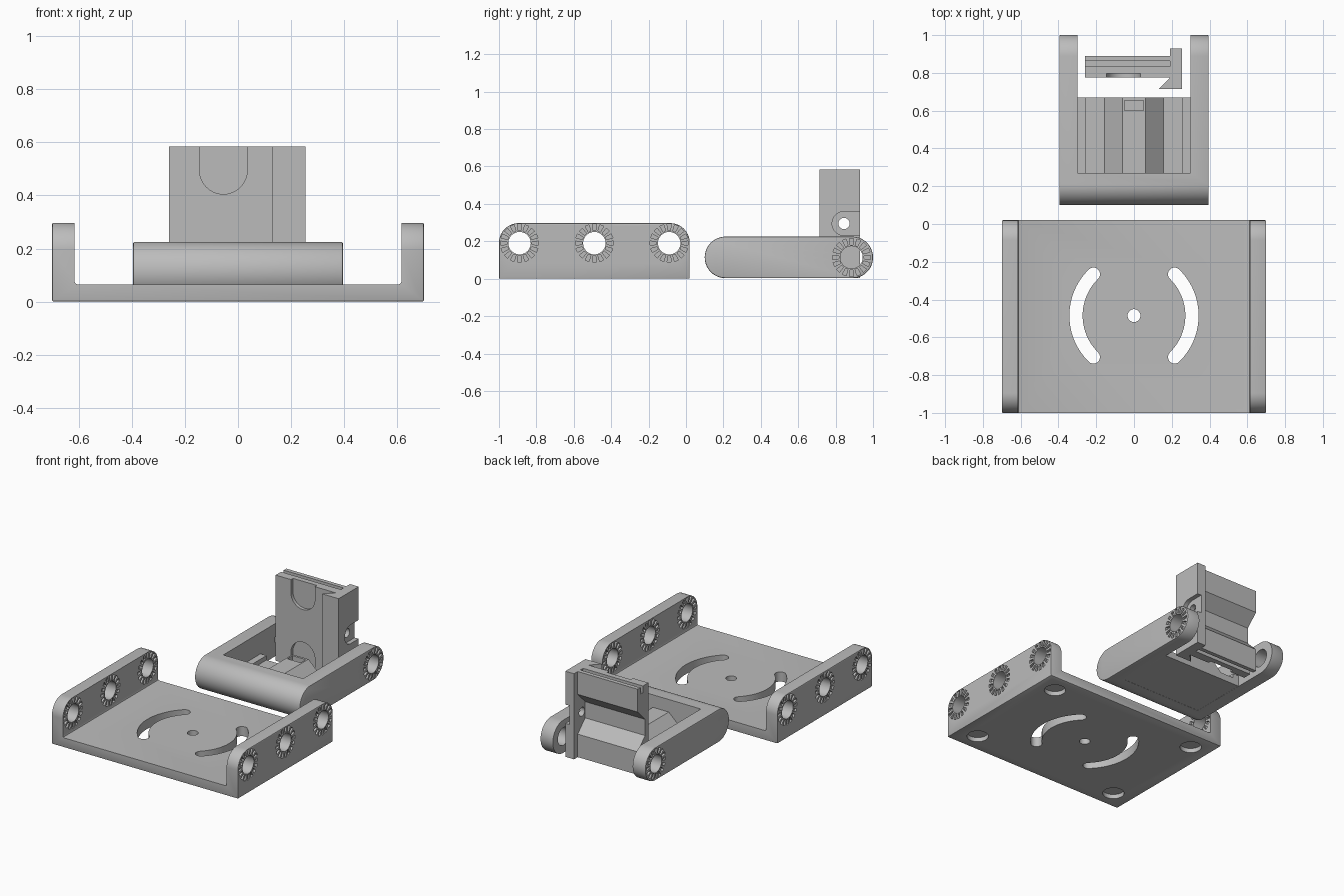
import bpy, bmesh, math
from mathutils import Vector

if "Cube" in bpy.data.objects:
    bpy.data.objects.remove(bpy.data.objects["Cube"])

grey = bpy.data.materials.new("machined grey")
grey.diffuse_color = (0.5, 0.5, 0.5, 1)
grey.use_nodes = True
grey.node_tree.nodes["Principled BSDF"].inputs["Base Color"].default_value = grey.diffuse_color


def prism(name, pts, lo, hi, axis):
    """Extrude a 2D outline along x (y,z points), y (x,z points) or z (x,y points)."""
    place = {'x': lambda a, b, t: (t, a, b), 'y': lambda a, b, t: (a, t, b),
             'z': lambda a, b, t: (a, b, t)}[axis]
    bm = bmesh.new()
    rings = [[bm.verts.new(place(a, b, t)) for a, b in pts] for t in (lo, hi)]
    n = len(pts)
    bm.faces.new(rings[0])
    bm.faces.new(rings[1][::-1])
    for i in range(n):
        j = (i + 1) % n
        bm.faces.new((rings[0][j], rings[0][i], rings[1][i], rings[1][j]))
    bmesh.ops.recalc_face_normals(bm, faces=bm.faces)
    me = bpy.data.meshes.new(name)
    bm.to_mesh(me)
    bm.free()
    me.materials.append(grey)
    ob = bpy.data.objects.new(name, me)
    bpy.context.collection.objects.link(ob)
    return ob


def rect(a0, a1, b0, b1):
    return [(a0, b0), (a1, b0), (a1, b1), (a0, b1)]


def arc(a, b, r, start, end, n=16):
    return [(a + r * math.cos(math.radians(start + (end - start) * i / n)),
             b + r * math.sin(math.radians(start + (end - start) * i / n))) for i in range(n + 1)]


def circle(a, b, r, n=40):
    return arc(a, b, r, 0, 360, n)[:-1]


def apply(ob, mod):
    bpy.context.view_layer.objects.active = ob
    bpy.ops.object.modifier_apply(modifier=mod.name)


def bevel(ob, width=0.006):
    m = ob.modifiers.new("edge", 'BEVEL')
    m.width, m.segments, m.limit_method = width, 2, 'ANGLE'
    m.angle_limit = math.radians(35)
    apply(ob, m)


def cut(ob, *cutters):
    for c in cutters:
        m = ob.modifiers.new("cut", 'BOOLEAN')
        m.operation, m.object, m.solver = 'DIFFERENCE', c, 'EXACT'
        apply(ob, m)
        bpy.data.objects.remove(c)


def teeth(y, z, x, count=16, depth=0.014):
    """Radial wedge cutters around a pivot hole on the face at x."""
    bm = bmesh.new()
    for k in range(count):
        a = 2 * math.pi * k / count
        u, v = Vector((0, math.cos(a), math.sin(a))), Vector((0, -math.sin(a), math.cos(a)))
        verts = []
        for t in (-depth, depth):
            verts.append([bm.verts.new(Vector((x + t, y, z)) + u * r + v * w)
                          for r, w in ((.067, -.007), (.102, -.011), (.102, .011), (.067, .007))])
        p, q = verts
        bm.faces.new(p)
        bm.faces.new(q[::-1])
        for i in range(4):
            j = (i + 1) % 4
            bm.faces.new((p[j], p[i], q[i], q[j]))
    bmesh.ops.recalc_face_normals(bm, faces=bm.faces)
    me = bpy.data.meshes.new("teeth_cutter")
    bm.to_mesh(me)
    bm.free()
    ob = bpy.data.objects.new("teeth_cutter", me)
    bpy.context.collection.objects.link(ob)
    return ob


def finish(ob):
    bpy.ops.object.select_all(action='DESELECT')
    ob.select_set(True)
    bpy.context.view_layer.objects.active = ob
    bpy.ops.object.shade_smooth_by_angle(angle=math.radians(25))


# Base bracket: U channel with rounded side walls
base = prism("base_bracket", [(-1, 0), (.02, 0)] + arc(-.085, .192, .105, 0, 90)
             + arc(-.895, .192, .105, 90, 180), -.7, .7, 'x')
bevel(base)
channel = prism("channel", rect(-.615, .615, .065, .5), -1.2, .2, 'y')
bevel(channel, .01)
cut(base, channel)
# curved slots, centre hole and foot recesses
cut(base, prism("centre", circle(0, -.485, .034), -.1, .2, 'z'))
for side in (0, 180):
    outline = arc(0, -.485, .342, side - 45.6, side + 45.6, 28)
    for ang, mirror in ((side + 45.6, 1), (side - 45.6, -1)):
        t = math.radians(ang)
        cap = arc(.307 * math.cos(t), -.485 + .307 * math.sin(t), .035,
                  ang if mirror > 0 else ang + 180, ang + (180 if mirror > 0 else 360), 10)
        if mirror > 0:
            outline += cap[1:-1] + arc(0, -.485, .272, side + 45.6, side - 45.6, 28)
        else:
            outline += cap[1:-1]
    cut(base, prism("slot", outline, -.1, .2, 'z'))
    sx = .56 if side == 0 else -.56
    for y in (-.87, -.11):
        cut(base, prism("foot", circle(sx, y, .068), -.1, .03, 'z'))
# pivot holes with toothed faces
for y in (-.89, -.49, -.09):
    cut(base, prism("pivot", circle(y, .19, .06), -1, 1, 'x'))
    for x in (-.7, -.615, .615, .7):
        cut(base, teeth(y, .19, x))
finish(base)

# Swing arm: rounded fork
arm = prism("swing_arm", arc(.211, .114, .111, 90, 270, 24) + arc(.889, .114, .111, -90, 90, 24),
            -.395, .395, 'x')
bevel(arm)
cut(arm, prism("fork_gap", rect(-.3, .3, .27, 1.2), -.2, .5, 'z'))
cut(arm, prism("pivot", circle(.885, .114, .06), -1, 1, 'x'))
for x in (-.395, .395):
    cut(arm, teeth(.885, .114, x))
finish(arm)

# Ridged cradle floor between the fork arms
half = [(.302, .004), (.302, .08), (.255, .08), (.255, .05), (.155, .05), (.06, .14)]
cradle = prism("cradle_floor", half + [(-x, z) for x, z in reversed(half)], .268, .67, 'y')
cut(cradle, prism("nut_pocket", rect(-.05, .05, .60, .655), .08, .3, 'z'))
finish(cradle)

# Upright clamp: plate with a waisted back
Z0, Z1 = .004, .585
plate = prism("clamp_plate", [(.775, Z0), (.89, Z0), (.89, .16), (.81, .24), (.81, .35),
                              (.89, .43), (.89, Z1), (.775, Z1)], -.26, .192, 'x')
for z in (Z0, Z1):
    cut(plate, prism("edge_groove", rect(.833, .862, z - .045, z + .045), -.4, .4, 'x'))
# rounded thumb recesses at both ends
cut(plate, prism("recess", arc(-.055, .495, .09, 180, 360) + [(.035, .7), (-.145, .7)], .7, .797, 'y'))
cut(plate, prism("recess", arc(-.055, .094, .09, 0, 180) + [(-.145, -.1), (.035, -.1)], .7, .797, 'y'))
finish(plate)

# Side flange with hooked jaw and nut pocket
flange = prism("clamp_flange", [(.13, .715), (.255, .715), (.255, .93), (.19, .93),
                                (.19, .775), (.18, .765)], Z0, Z1, 'z')
cut(flange, prism("screw_hole", circle(.845, .295, .03), 0, .5, 'x'))
cut(flange, prism("nut_seat", arc(.845, .295, .064, 90, 270) + [(1, .231), (1, .359)], .225, .4, 'x'))
finish(flange)
